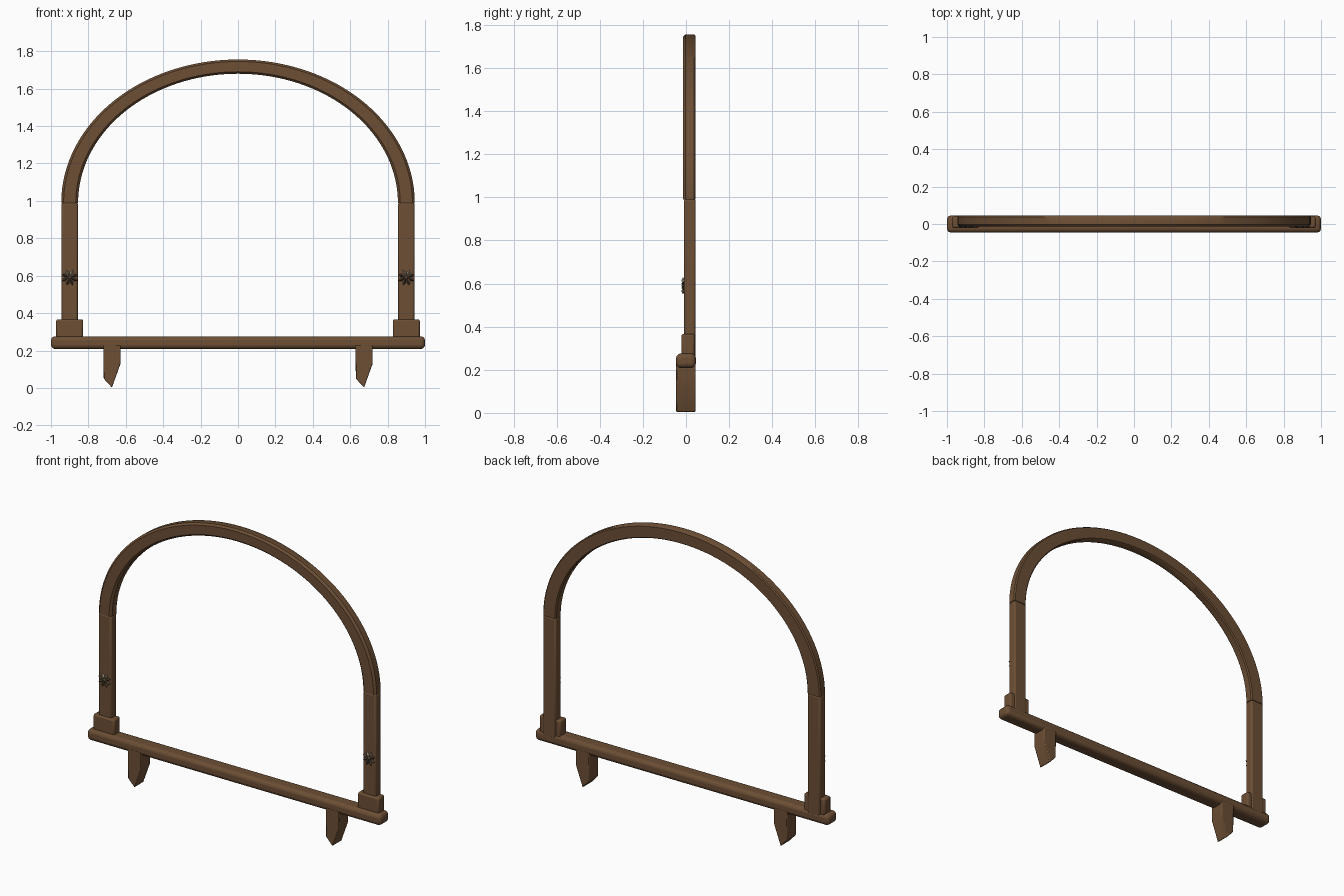
import bpy, bmesh, math
from mathutils import Vector

if "Cube" in bpy.data.objects:
    bpy.data.objects.remove(bpy.data.objects["Cube"])


def mat(name, c):
    m = bpy.data.materials.new(name)
    m.diffuse_color = (*c, 1)
    m.use_nodes = True
    m.node_tree.nodes["Principled BSDF"].inputs["Base Color"].default_value = m.diffuse_color
    return m


WOOD = mat("brown wood", (0.150, 0.077, 0.035))
DARK = mat("dark metal", (0.075, 0.052, 0.032))
PALE = mat("pale metal", (0.42, 0.35, 0.25))


def finish(name, bm, material, bevel=0.0, segments=2):
    bmesh.ops.recalc_face_normals(bm, faces=bm.faces)
    me = bpy.data.meshes.new(name)
    bm.to_mesh(me)
    bm.free()
    ob = bpy.data.objects.new(name, me)
    bpy.context.collection.objects.link(ob)
    me.materials.append(material)
    if bevel:
        b = ob.modifiers.new("bevel", 'BEVEL')
        b.width, b.segments, b.limit_method = bevel, segments, 'ANGLE'
    bpy.ops.object.select_all(action='DESELECT')
    ob.select_set(True)
    bpy.context.view_layer.objects.active = ob
    bpy.ops.object.shade_smooth_by_angle(angle=math.radians(40))
    return ob


def box(name, x, y, z, bevel, segments=2):
    bm = bmesh.new()
    bmesh.ops.create_cube(bm, size=1)
    for v in bm.verts:
        v.co = [lo + (c + 0.5) * (hi - lo) for c, (lo, hi) in zip(v.co, (x, y, z))]
    return finish(name, bm, WOOD, bevel, segments)


def prism(name, outline, y0, y1, material, bevel=0.0):
    """Extrude an (x, z) outline from y0 to y1."""
    bm = bmesh.new()
    face = bm.faces.new([bm.verts.new((x, y0, z)) for x, z in outline])
    new = bmesh.ops.extrude_face_region(bm, geom=[face])["geom"]
    for v in new:
        if isinstance(v, bmesh.types.BMVert):
            v.co.y = y1
    return finish(name, bm, material, bevel)


# Bottom rail
box("bottom_rail", (-1, 1), (-0.046, 0.046), (0.208, 0.276), 0.022, 3)

# Arch: chamfered section swept along half an ellipse
section = [(-1, -0.002), (-0.72, -0.014), (0.72, -0.014), (1, -0.002),
           (1, 0.038), (0.85, 0.045), (-0.85, 0.045), (-1, 0.038)]
bm = bmesh.new()
rings = []
N = 64
for i in range(N + 1):
    a = math.pi * i / N
    ring = []
    for s, y in section:
        rx, rz = 0.900 + 0.045 * s, 0.728 + 0.038 * s
        ring.append(bm.verts.new((rx * math.cos(a), y, 0.99 + rz * math.sin(a) )))
    rings.append(ring)
M = len(section)
for r, q in zip(rings, rings[1:]):
    for j in range(M):
        k = (j + 1) % M
        bm.faces.new((r[j], r[k], q[k], q[j]))
bm.faces.new(rings[0])
bm.faces.new(rings[-1])
finish("arch", bm, WOOD)

for side, sx in (("left", -1), ("right", 1)):
    cx = 0.9 * sx
    # Upright post and its foot block
    box(side + "_post", (cx - 0.044, cx + 0.044), (-0.010, 0.045), (0.25, 0.992), 0.010)
    box(side + "_foot_block", (cx - 0.072, cx + 0.072), (-0.022, 0.040), (0.262, 0.367), 0.010)

    # Pointed stake under the rail (same shape both sides, not mirrored)
    px = 0.674 * sx
    outline = [(px - 0.046, 0.23), (px - 0.044, 0.05), (px, 0.002),
               (px + 0.046, 0.13), (px + 0.046, 0.23)]
    stake = prism(side + "_stake", outline, -0.046, 0.045, WOOD, 0.005)

    # Small leaf rosette on the post: ridged petals around a hub
    bm = bmesh.new()
    for i in range(8):
        a = math.radians(22.5 + 45 * i)
        d = Vector((math.cos(a), 0, math.sin(a)))
        t = Vector((-d.z, 0, d.x))
        c = Vector((cx, -0.009, 0.59))
        L = 0.045
        root, tip = c + d * 0.006, c + d * L + Vector((0, -0.005, 0))
        l, r = c + d * 0.028 + t * 0.009, c + d * 0.028 - t * 0.009
        top = c + d * 0.026 + Vector((0, -0.013, 0))
        vs = [bm.verts.new(p) for p in (root, l, tip, r, top)]
        for f in ((0, 1, 4), (1, 2, 4), (2, 3, 4), (3, 0, 4), (3, 2, 1, 0)):
            face = bm.faces.new([vs[n] for n in f])
            # upper petals show the pale metal
            face.material_index = 1 if 0.9 < a < 2.2 else 0
    ob = finish(side + "_rosette", bm, DARK)
    ob.data.materials.append(PALE)
    bm = bmesh.new()
    bmesh.ops.create_icosphere(bm, subdivisions=2, radius=0.011)
    for v in bm.verts:
        v.co += Vector((cx, -0.010, 0.59))
    finish(side + "_rosette_hub", bm, DARK)
